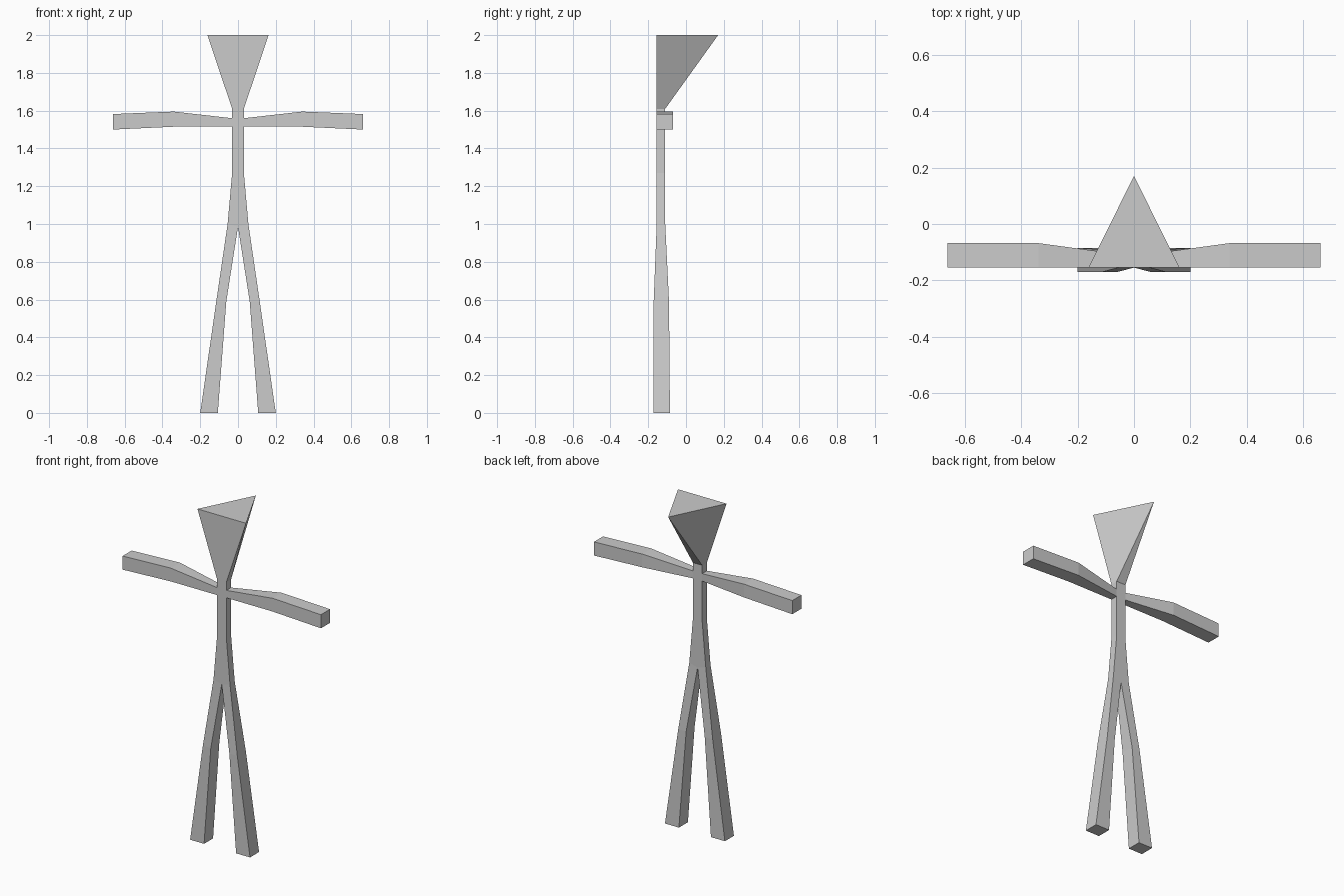
import bpy

if "Cube" in bpy.data.objects:
    bpy.data.objects.remove(bpy.data.objects["Cube"])

grey = bpy.data.materials.new("plain_grey")
grey.diffuse_color = (0.6, 0.6, 0.6, 1)
grey.use_nodes = True
grey.node_tree.nodes["Principled BSDF"].inputs["Base Color"].default_value = grey.diffuse_color

FRONT, BACK = -0.155, -0.11   # depth range of the trunk


def make(name, verts, faces):
    mesh = bpy.data.meshes.new(name)
    mesh.from_pydata(verts, [], faces)
    mesh.materials.append(grey)
    obj = bpy.data.objects.new(name, mesh)
    bpy.context.collection.objects.link(obj)
    return obj


def loft(name, rings, cap_end=False, open_sides=()):
    """Skin four-cornered rings; open_sides lists (segment, side) to leave out."""
    verts = [v for ring in rings for v in ring]
    faces = []
    for s in range(len(rings) - 1):
        for k in range(4):
            if (s, k) not in open_sides:
                a, b = s * 4 + k, s * 4 + (k + 1) % 4
                faces.append((a, b, b + 4, a + 4))
    if cap_end:
        n = len(verts)
        faces.append((n - 4, n - 3, n - 2, n - 1))
    return make(name, verts, faces)


def level(x0, x1, y0, y1, z0, z1=None):
    """Ring across the body; z0 at the x0 side, z1 at the x1 side."""
    z1 = z0 if z1 is None else z1
    return [(x0, y0, z0), (x0, y1, z0), (x1, y1, z1), (x1, y0, z1)]


def arm_ring(x, back, z0, z1):
    return [(x, FRONT, z0), (x, back, z0), (x, back, z1), (x, FRONT, z1)]


def mirrored(ring):
    return [(-x, y, z) for x, y, z in reversed(ring)]


# Trunk and neck, open at the shoulder sockets
trunk = [(0.055, 1.0), (0.031, 1.27), (0.031, 1.515), (0.031, 1.56), (0.031, 1.61)]
loft("trunk", [level(-w, w, FRONT, BACK, z) for w, z in reversed(trunk)],
     open_sides=((1, 0), (1, 2)))

# Crotch wedges below the trunk are part of the legs
leg = [level(0, 0.055, FRONT, BACK, 0.985, 1.0),
       level(0.062, 0.115, -0.171, -0.09, 0.59),
       level(0.107, 0.2, -0.171, -0.085, 0)]
arm = [arm_ring(0.031, BACK, 1.515, 1.56),
       arm_ring(0.34, -0.068, 1.515, 1.595),
       arm_ring(0.662, -0.068, 1.50, 1.582)]
for side in ("right", "left"):
    flip = mirrored if side == "left" else list
    loft(side + "_leg", [flip(r) for r in leg], cap_end=True)
    loft(side + "_arm", [flip(r) for r in arm], cap_end=True)

# Thin slivers closing the front and back above the crotch
make("crotch", [(x, y, z) for y in (FRONT, BACK)
                for x, z in ((-0.055, 1.0), (0, 0.985), (0.055, 1.0))],
     [(0, 1, 2), (5, 4, 3)])

# Head: flat triangular top tapering down to the square neck
make("head",
     [(-0.162, FRONT, 2), (0.162, FRONT, 2), (0, 0.17, 2)]
     + level(-0.031, 0.031, FRONT, BACK, 1.61),
     [(0, 1, 2), (0, 3, 6, 1), (1, 6, 5, 2), (2, 5, 4), (2, 4, 3, 0)])

# Point all faces outward
import bmesh
for obj in bpy.context.collection.objects:
    if obj.name == "crotch":
        continue
    bm = bmesh.new()
    bm.from_mesh(obj.data)
    bmesh.ops.recalc_face_normals(bm, faces=bm.faces)
    bm.to_mesh(obj.data)
    bm.free()
